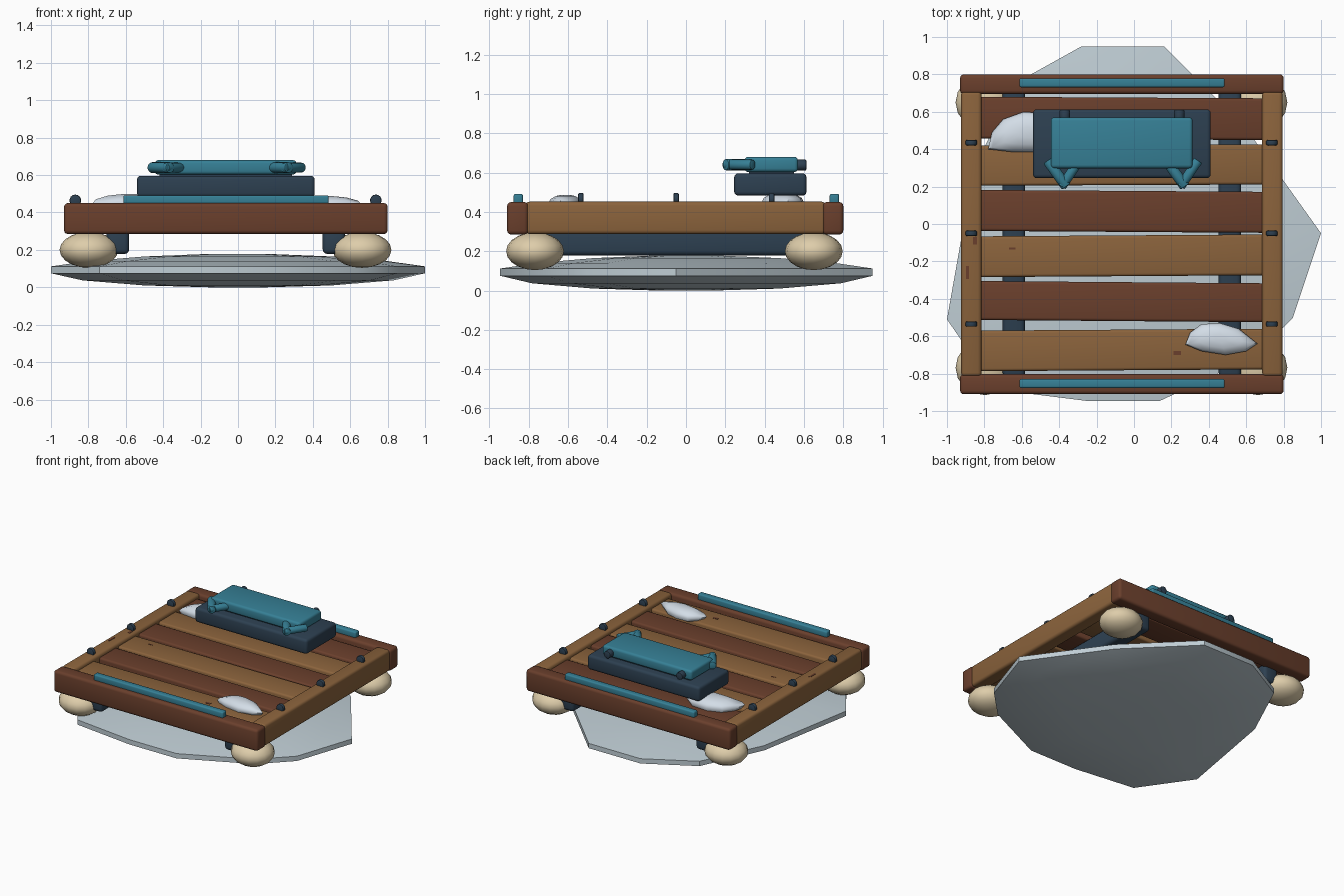
import bpy, bmesh, math
from mathutils import Vector

cube = bpy.data.objects.get("Cube")
if cube:
    bpy.data.objects.remove(cube, do_unlink=True)


def material(name, r, g, b):
    lin = [((c / 255 + 0.055) / 1.055) ** 2.4 for c in (r, g, b)]
    m = bpy.data.materials.new(name)
    m.use_nodes = True
    m.diffuse_color = (*lin, 1)
    m.node_tree.nodes["Principled BSDF"].inputs["Base Color"].default_value = (*lin, 1)
    return m


DARK = material("dark wood", 106, 63, 44)
LIGHT = material("light wood", 139, 99, 60)
NAVY = material("navy metal", 45, 64, 81)
TEAL = material("teal paint", 54, 128, 150)
BONE = material("cream float", 222, 205, 170)
ICE = material("pale ice", 192, 206, 213)
SNOW = material("snow", 212, 222, 232)


def finish(name, bm, mat, angle=40):
    bmesh.ops.recalc_face_normals(bm, faces=bm.faces)
    me = bpy.data.meshes.new(name)
    bm.to_mesh(me)
    bm.free()
    me.materials.append(mat)
    ob = bpy.data.objects.new(name, me)
    bpy.context.collection.objects.link(ob)
    bpy.ops.object.select_all(action="DESELECT")
    ob.select_set(True)
    bpy.context.view_layer.objects.active = ob
    bpy.ops.object.shade_smooth_by_angle(angle=math.radians(angle))
    return ob


def box(name, mat, x, y, z, bevel=0.02, skew=0):
    """Rounded box from axis ranges; skew shifts the right end in y."""
    bm = bmesh.new()
    bmesh.ops.create_cube(bm, size=1)
    for v in bm.verts:
        right = v.co.x > 0
        v.co = [r[0] + (r[1] - r[0]) * (c + 0.5) for r, c in zip((x, y, z), v.co)]
        if right:
            v.co.y += skew
    if bevel:
        bmesh.ops.bevel(bm, geom=bm.edges[:], offset=bevel, segments=3,
                        profile=0.5, affect="EDGES")
    return finish(name, bm, mat)


def rod(name, mat, a, b, r, bevel=0.006):
    """Cylinder between two points with softened rims."""
    a, b = Vector(a), Vector(b)
    bm = bmesh.new()
    bmesh.ops.create_cone(bm, cap_ends=True, segments=14, radius1=r, radius2=r,
                          depth=(b - a).length)
    rims = [e for e in bm.edges if abs(e.verts[0].co.z - e.verts[1].co.z) < 1e-5]
    bmesh.ops.bevel(bm, geom=rims, offset=bevel, segments=2, profile=0.5, affect="EDGES")
    turn = (b - a).to_track_quat("Z", "Y")
    for v in bm.verts:
        v.co = turn @ v.co + (a + b) / 2
    return finish(name, bm, mat)


def layered(name, mat, outline, centre, rings, angle):
    """Stack scaled copies of an outline, closing both ends."""
    bm = bmesh.new()
    cx, cy = centre
    loops = [[bm.verts.new((cx + (x - cx) * s, cy + (y - cy) * s, z)) for x, y in outline]
             for s, z in rings]
    n = len(outline)
    for lo, hi in zip(loops, loops[1:]):
        for i in range(n):
            bm.faces.new((lo[i], lo[(i + 1) % n], hi[(i + 1) % n], hi[i]))
    bm.faces.new(loops[0][::-1])
    bm.faces.new(loops[-1])
    return finish(name, bm, mat, angle)


# Ice floe under the raft
floe = [(1, -.05), (.6, .51), (.16, .95), (-.28, .95), (-.64, .75), (-.86, .28),
        (-1, -.51), (-.74, -.885), (-.26, -.945), (.14, -.945), (.64, -.71), (.85, -.5)]
layered("ice_floe", ICE, floe, (0, 0),
        [(.15, 0), (.5, .01), (.83, .037), (1, .075), (1, .112), (.8, .14), (.5, .165), (.2, .177)], 30)

# Frame beams
box("front_beam", DARK, (-.93, .80), (-.91, -.803), (.285, .45))
box("back_beam", DARK, (-.93, .80), (.695, .80), (.285, .45))
box("right_beam", LIGHT, (-.925, -.815), (-.815, .71), (.287, .452))
box("left_beam", LIGHT, (.685, .795), (-.815, .71), (.287, .452))

# Deck planks, alternating colour, each slightly crooked
planks = [(-.787, -.57, .01), (-.513, -.305, -.012), (-.284, -.066, .01),
          (-.037, .182, -.01), (.205, .42, .006), (.457, .68, -.008)]
for i, (y0, y1, skew) in enumerate(planks):
    box(f"deck_plank_{i + 1}", DARK if i % 2 else LIGHT, (-.83, .70), (y0, y1),
        (.31, .425), .015, skew)

# Small wood marks
marks = [(-.85, -.09, .02, .04, .453), (-.89, -.26, .015, .07, .453),
         (-.65, -.13, .035, .01, .426), (.23, -.69, .04, .02, .426)]
for x, y, w, d, z in marks:
    box("wood_mark", DARK, (x - w / 2, x + w / 2), (y - d / 2, y + d / 2), (z - .003, z + .001), 0)

# Runners below the deck
for name, x in (("right_runner", -.642), ("left_runner", .513)):
    box(name, NAVY, (x - .06, x + .06), (-.82, .72), (.178, .315), .025)

# Corner floats
for x in (-.797, .663):
    for y in (-.768, .65):
        bm = bmesh.new()
        bmesh.ops.create_uvsphere(bm, u_segments=16, v_segments=10, radius=1)
        for v in bm.verts:
            v.co = (x + v.co.x * .157, y + v.co.y * .147, .2 + v.co.z * .096)
        finish("corner_float", bm, BONE)

# Teal rails on the end beams
for name, y in (("front_rail", -.853), ("back_rail", .755)):
    box(name, TEAL, (-.613, .485), (y - .024, y + .024), (.44, .492), .01)

# Bolts along the side beams
for x in (-.87, .737):
    for y in (-.535, -.05, .435):
        rod("beam_bolt", NAVY, (x, y - .014, .465), (x, y + .014, .465), .031)

# Snow patches
front_patch = [(.275, -.645), (.3, -.58), (.36, -.535), (.46, -.53), (.56, -.56),
               (.66, -.64), (.6, -.68), (.49, -.7), (.36, -.68)]
back_patch = [(-.78, .4), (-.76, .49), (-.7, .56), (-.59, .6), (-.45, .59),
              (-.36, .52), (-.4, .43), (-.5, .385), (-.65, .385)]
for name, pts, mid, h in (("front_snow_patch", front_patch, (.46, -.61), .067),
                          ("back_snow_patch", back_patch, (-.57, .49), .078)):
    layered(name, SNOW, pts, mid,
            [(.9, .42), (1, .42 + h * .35), (.9, .42 + h * .65), (.6, .42 + h * .9), (.25, .42 + h)], 60)

# Chest with lid
box("chest_base", NAVY, (-.54, .41), (.245, .613), (.483, .596), .02)
box("chest_core", NAVY, (-.42, .29), (.32, .55), (.58, .62), 0)
box("chest_lid", TEAL, (-.445, .313), (.298, .57), (.603, .68), .018)

# Lid handles in front and knobs behind
for x in (-.377, .258):
    rod("handle_bar", TEAL, (x - .085, .34, .64), (x + .015, .2, .64), .029)
    rod("handle_bar", TEAL, (x + .085, .34, .64), (x - .01, .2, .64), .026)
for x in (-.37, .242):
    rod("lid_knob", NAVY, (x, .55, .638), (x, .612, .638), .028)
